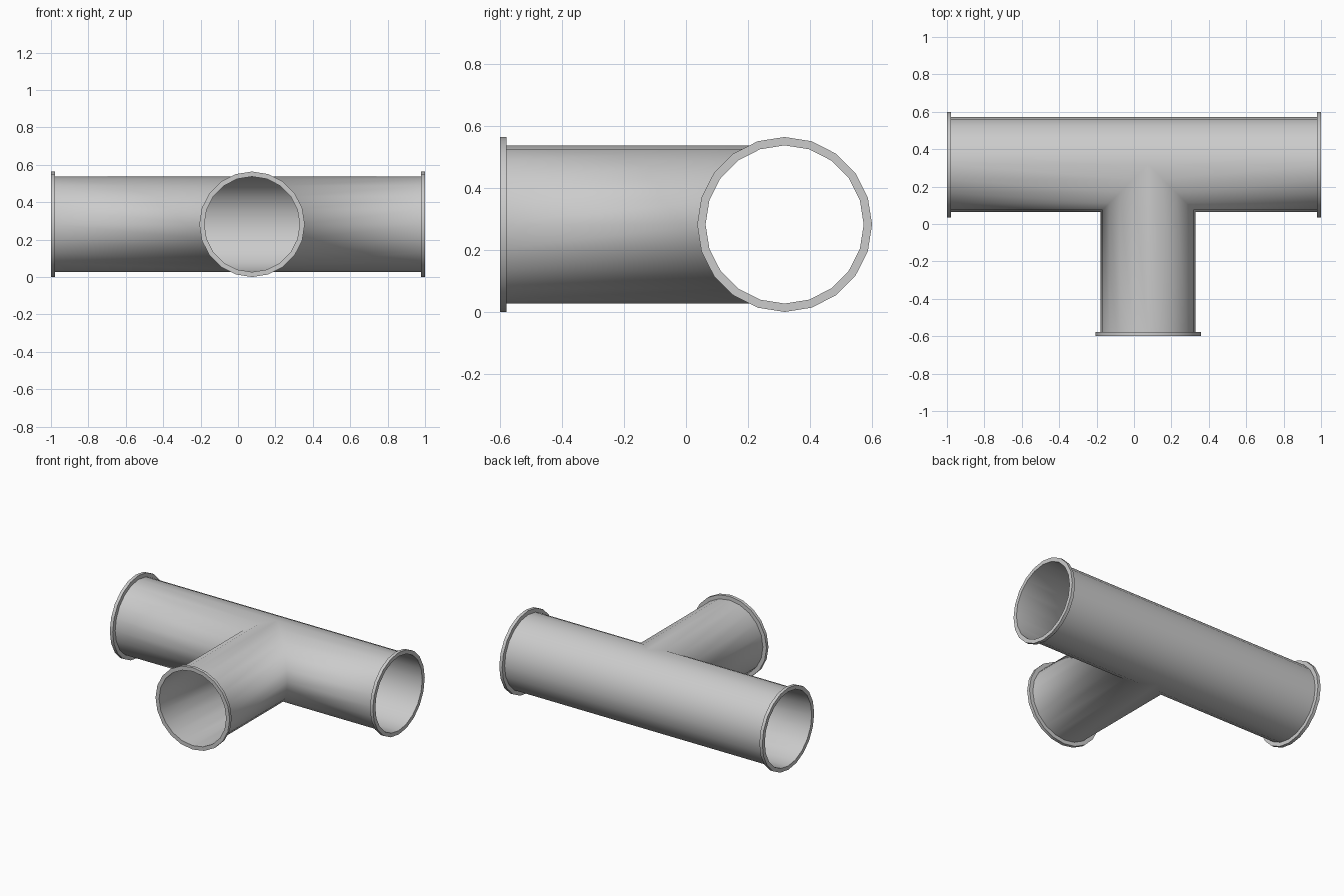
import bpy
import bmesh
from math import sin, cos, pi, radians
from mathutils import Vector

cube = bpy.data.objects.get("Cube")
if cube:
    bpy.data.objects.remove(cube)

SIDES = 20
R_PIPE, R_FLANGE, FLANGE_T = 0.255, 0.282, 0.022
CENTRE = Vector((0.075, 0.318, R_FLANGE))   # where the pipe axes cross
X_END, Y_END = 1.0, 0.6

steel = bpy.data.materials.new("light grey steel")
steel.use_nodes = True
steel.diffuse_color = (0.6, 0.6, 0.6, 1)
steel.node_tree.nodes["Principled BSDF"].inputs["Base Color"].default_value = (0.6, 0.6, 0.6, 1)


def finish(name, bm, angle):
    bmesh.ops.remove_doubles(bm, verts=bm.verts, dist=1e-4)
    bmesh.ops.recalc_face_normals(bm, faces=bm.faces)
    mesh = bpy.data.meshes.new(name)
    bm.to_mesh(mesh)
    bm.free()
    mesh.materials.append(steel)
    obj = bpy.data.objects.new(name, mesh)
    bpy.context.collection.objects.link(obj)
    bpy.ops.object.select_all(action="DESELECT")
    obj.select_set(True)
    bpy.context.view_layer.objects.active = obj
    bpy.ops.object.shade_smooth_by_angle(angle=radians(angle))


def point(axis, dist, side, radius, i):
    """Point i of a ring around an arm, dist along the arm's axis."""
    a = 2 * pi * i / SIDES
    return CENTRE + axis * dist + (side * cos(a) + Vector((0, 0, sin(a)))) * radius


def bridge(bm, ring_a, ring_b):
    for i in range(SIDES):
        j = (i + 1) % SIDES
        corners = [bm.verts.new(p) for p in (ring_a[i], ring_a[j], ring_b[j], ring_b[i])]
        bm.faces.new(corners)


X, Y = Vector((1, 0, 0)), Vector((0, 1, 0))
# name, axis, sideways direction, length
arms = [
    ("left", X, Y, X_END - CENTRE.x),
    ("right", -X, Y, X_END + CENTRE.x),
    ("front", -Y, X, Y_END + CENTRE.y),
]

# Open tee pipe: three arms mitred against each other
pipe = bmesh.new()
for name, axis, side, length in arms:
    outer, joint = [], []
    for i in range(SIDES):
        across = R_PIPE * cos(2 * pi * i / SIDES)
        mitre = abs(across) if name == "front" else max(0, -across)
        outer.append(point(axis, length, side, R_PIPE, i))
        joint.append(point(axis, mitre, side, R_PIPE, i))
    bridge(pipe, outer, joint)
finish("tee_pipe", pipe, 100)

# Flange ring at each opening
for name, axis, side, length in arms:
    bm = bmesh.new()
    section = [(length, R_PIPE), (length, R_FLANGE),
               (length - FLANGE_T, R_FLANGE), (length - FLANGE_T, R_PIPE)]
    rings = [[point(axis, d, side, r, i) for i in range(SIDES)] for d, r in section]
    for a, b in zip(rings, rings[1:]):
        bridge(bm, a, b)
    finish(name + "_flange", bm, 30)
